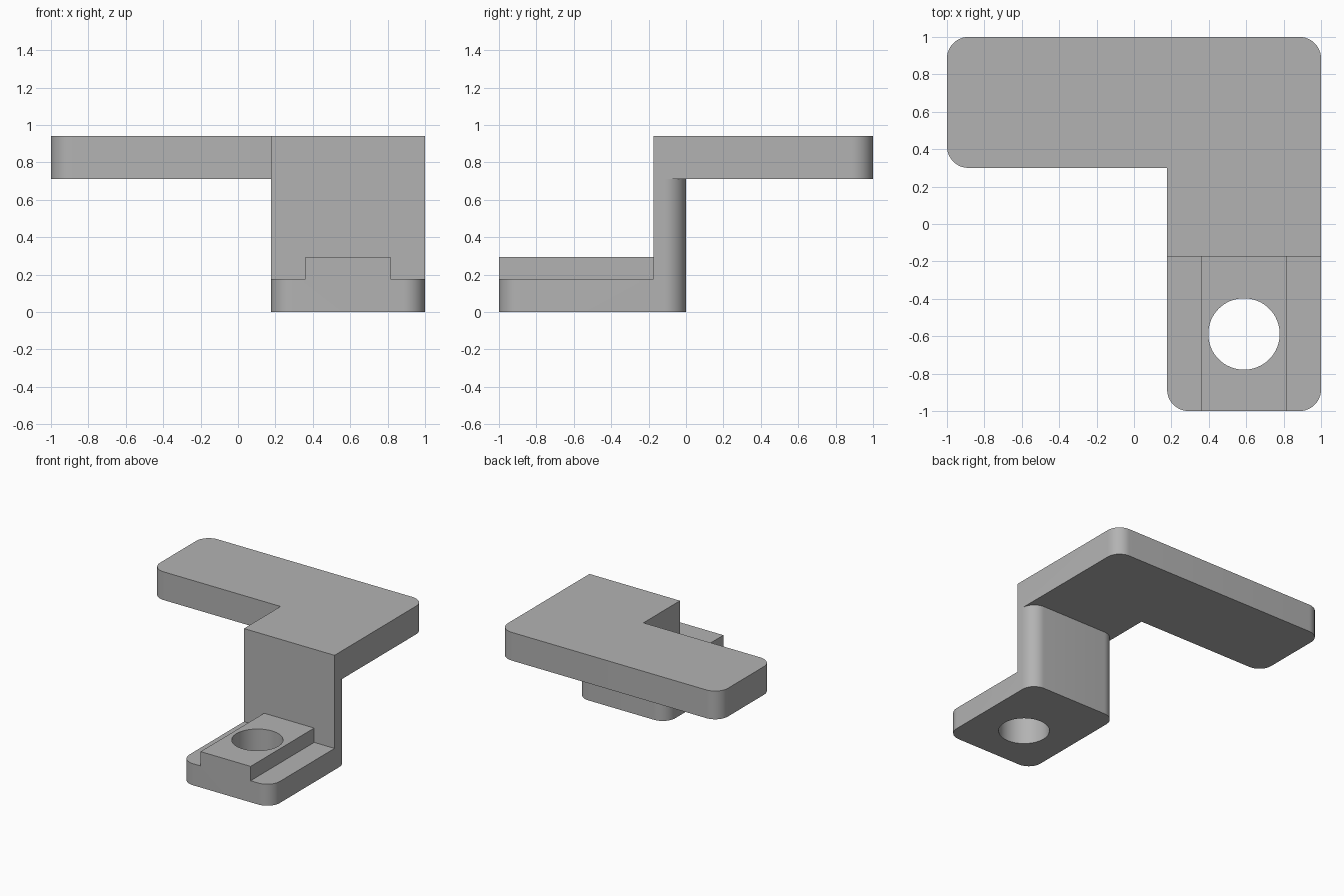
import bpy, bmesh, math

cube = bpy.data.objects.get("Cube")
if cube:
    bpy.data.objects.remove(cube, do_unlink=True)

grey = bpy.data.materials.new("plain_grey")
grey.use_nodes = True
COLOUR = (0.45, 0.45, 0.45, 1)
grey.diffuse_color = COLOUR
grey.node_tree.nodes["Principled BSDF"].inputs["Base Color"].default_value = COLOUR

R = 0.115          # corner radius
LEFT, RIGHT = 0.177, 1.0
WALL = -0.175      # front of the upright wall


def rounded(points, radius=R, steps=12):
    """Outline from (x, y, is_rounded) corners, all right-angled."""
    outline = []
    for i, (x, y, is_round) in enumerate(points):
        if not is_round:
            outline.append((x, y))
            continue
        (px, py, _), (nx, ny, _) = points[i - 1], points[(i + 1) % len(points)]
        a = (math.copysign(1, px - x) if px != x else 0, math.copysign(1, py - y) if py != y else 0)
        b = (math.copysign(1, nx - x) if nx != x else 0, math.copysign(1, ny - y) if ny != y else 0)
        for s in range(steps + 1):
            t = math.pi / 2 * s / steps
            u, v = radius * (1 - math.sin(t)), radius * (1 - math.cos(t))
            outline.append((x + a[0] * u + b[0] * v, y + a[1] * u + b[1] * v))
    return outline


def prism(name, outline, z0, z1):
    bm = bmesh.new()
    face = bm.faces.new([bm.verts.new((x, y, z0)) for x, y in outline])
    top = bmesh.ops.extrude_face_region(bm, geom=[face])["geom"]
    bmesh.ops.translate(bm, vec=(0, 0, z1 - z0),
                        verts=[v for v in top if isinstance(v, bmesh.types.BMVert)])
    bmesh.ops.recalc_face_normals(bm, faces=bm.faces)
    mesh = bpy.data.meshes.new(name)
    bm.to_mesh(mesh)
    bm.free()
    mesh.materials.append(grey)
    ob = bpy.data.objects.new(name, mesh)
    bpy.context.collection.objects.link(ob)
    return ob


def rectangle(x0, y0, x1, y1, front, back):
    return rounded([(x0, y0, front), (x1, y0, front), (x1, y1, back), (x0, y1, back)])


# Foot, upright wall, raised pad and L-shaped top plate
foot = prism("foot", rectangle(LEFT, -1, RIGHT, 0, True, True), 0, 0.177)
wall = prism("wall", rectangle(LEFT, WALL, RIGHT, 0, False, True), 0.1, 0.8)
pad = prism("pad", rectangle(0.36, -1, 0.815, -0.1, False, False), 0.1, 0.295)
plate = prism("top_plate", rounded([
    (-1, 0.3, True), (LEFT, 0.3, False), (LEFT, WALL, False),
    (RIGHT, WALL, False), (RIGHT, 1, True), (-1, 1, True)]), 0.71, 0.942)

# Bolt hole through pad and foot
turns = [2 * math.pi * i / 64 for i in range(64)]
hole = prism("bolt_hole", [(0.588 + 0.191 * math.cos(t), -0.588 + 0.191 * math.sin(t))
                           for t in turns], -0.2, 0.5)

# Join everything into one solid
bracket = foot
for part, operation in ((wall, 'UNION'), (pad, 'UNION'), (plate, 'UNION'), (hole, 'DIFFERENCE')):
    mod = bracket.modifiers.new(part.name, 'BOOLEAN')
    mod.object, mod.operation, mod.solver = part, operation, 'EXACT'
    part.hide_render = True
bpy.context.view_layer.update()
solid = bpy.data.meshes.new_from_object(bracket.evaluated_get(bpy.context.evaluated_depsgraph_get()))
bracket.modifiers.clear()
bracket.data = solid
bracket.name = "bracket"
for part in (wall, pad, plate, hole):
    bpy.data.objects.remove(part, do_unlink=True)

# Merge coplanar faces left by the joins
bm = bmesh.new()
bm.from_mesh(solid)
bmesh.ops.remove_doubles(bm, verts=bm.verts, dist=0.0001)
bmesh.ops.dissolve_limit(bm, angle_limit=math.radians(1), verts=bm.verts, edges=bm.edges)
bm.to_mesh(solid)
bm.free()

bpy.context.view_layer.objects.active = bracket
bracket.select_set(True)
bpy.ops.object.shade_smooth_by_angle(angle=math.radians(30))
